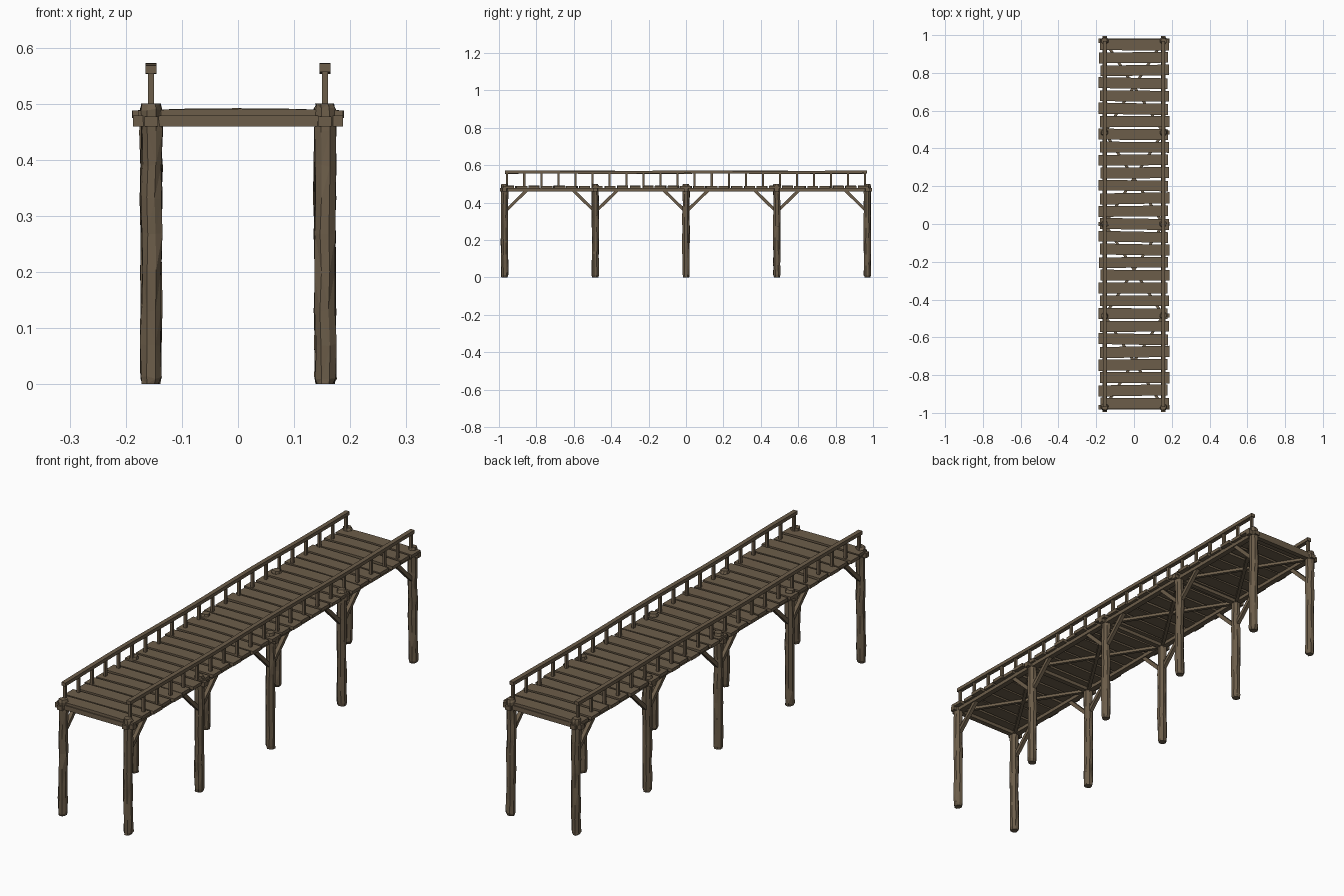
import bpy, bmesh, math, random
from mathutils import Vector, Matrix

if "Cube" in bpy.data.objects:
    bpy.data.objects.remove(bpy.data.objects["Cube"])

random.seed(4)
rnd = lambda a: random.uniform(-a, a)

wood = bpy.data.materials.new("weathered brown wood")
wood.diffuse_color = (0.15, 0.11, 0.068, 1)
wood.use_nodes = True
wood.node_tree.nodes["Principled BSDF"].inputs["Base Color"].default_value = wood.diffuse_color


def finish(bm, name):
    bmesh.ops.recalc_face_normals(bm, faces=bm.faces)
    me = bpy.data.meshes.new(name)
    bm.to_mesh(me)
    bm.free()
    me.materials.append(wood)
    ob = bpy.data.objects.new(name, me)
    bpy.context.collection.objects.link(ob)
    return ob


def loft(bm, rings):
    """Skin a list of equal-sized point rings and cap both ends."""
    vs = [[bm.verts.new(p) for p in r] for r in rings]
    n = len(vs[0])
    for a, b in zip(vs, vs[1:]):
        for i in range(n):
            j = (i + 1) % n
            bm.faces.new((a[i], a[j], b[j], b[i]))
    bm.faces.new(vs[0][::-1])
    bm.faces.new(vs[-1])


def bar(bm, a, b, w, h):
    """Straight rectangular timber from a to b: w wide, h deep."""
    a, b = Vector(a), Vector(b)
    d = (b - a).normalized()
    ref = Vector((0, 0, 1)) if abs(d.z) < 0.99 else Vector((0, 1, 0))
    s = d.cross(ref).normalized() * w / 2
    u = s.cross(d).normalized() * h / 2
    loft(bm, [[p + s + u, p - s + u, p - s - u, p + s - u] for p in (a, b)])


X = 0.155
BAYS = [-0.97, -0.485, 0, 0.485, 0.97]

# Rough hewn posts, one irregular trunk each
for sx in (-1, 1):
    for py in BAYS:
        bm = bmesh.new()
        rings = []
        zs = [0, 0.012, 0.07, 0.13, 0.2, 0.27, 0.33, 0.39, 0.45, 0.49, 0.5]
        for k, z in enumerate(zs):
            r0 = 0.016 if k in (0, len(zs) - 1) else 0.0195
            cx, cy = sx * X + rnd(0.0015), py + rnd(0.0015)
            ring = []
            for i in range(8):
                t = math.tau * (i + 0.5) / 8
                r = r0 + rnd(0.0022)
                dz = 0 if k in (0, len(zs) - 1) else rnd(0.003)
                ring.append((cx + r * math.cos(t), cy + r * math.sin(t), z + dz))
            rings.append(ring)
        loft(bm, rings)
        bmesh.ops.triangulate(bm, faces=bm.faces)
        finish(bm, "post")

# Long side beams under the planks
for sx in (-1, 1):
    bm = bmesh.new()
    bar(bm, (sx * X, -0.995, 0.468), (sx * X, 0.995, 0.468), 0.024, 0.018)
    finish(bm, "side_beam")

# Cross beams joining each pair of posts
for py in BAYS:
    bm = bmesh.new()
    bar(bm, (-0.187, py, 0.469), (0.187, py, 0.469), 0.022, 0.02)
    finish(bm, "cross_beam")

# Horizontal X bracing under the deck
bm = bmesh.new()
for y0, y1 in zip(BAYS, BAYS[1:]):
    bar(bm, (-X, y0, 0.467), (X, y1, 0.467), 0.014, 0.012)
    bar(bm, (X, y0, 0.466), (-X, y1, 0.466), 0.014, 0.012)
finish(bm, "deck_bracing")

# Diagonal knee braces running along the sides
bm = bmesh.new()
for sx in (-1, 1):
    for py in BAYS:
        for d in (-1, 1):
            if abs(py + d * 0.12) < 1:
                bar(bm, (sx * X, py, 0.35), (sx * X, py + d * 0.12, 0.467), 0.016, 0.016)
finish(bm, "knee_braces")

# Deck planks, alternately shifted, slightly skewed and bowed
N = 29
pitch = 1.965 / N
for k in range(N):
    yc = -0.9825 + pitch * (k + 0.5)
    shift = 0.004 if k % 2 == 0 else -0.004
    hw = pitch / 2 - 0.004 - random.uniform(0, 0.002)
    skew = rnd(0.008)
    lift = random.uniform(0, 0.004)
    bm = bmesh.new()
    rings = []
    for f in (-1, -0.5, 0, 0.5, 1):
        x = shift + f * (0.183 + rnd(0.002))
        top = 0.488 + lift * (1 - f * f)
        y = yc + skew * f * 0.5
        rings.append([(x, y - hw, 0.474), (x, y + hw, 0.474),
                      (x, y + hw, top), (x, y - hw, top)])
    loft(bm, rings)
    finish(bm, "deck_plank")

# Railings: balusters and a gently wavy handrail on each side
for sx in (-1, 1):
    bm = bmesh.new()
    for i in range(22):
        y = -0.956 + i * 1.914 / 21
        bar(bm, (sx * X, y, 0.478), (sx * X, y, 0.558), 0.011, 0.011)
    finish(bm, "railing_balusters")

    bm = bmesh.new()
    rings = []
    for i in range(13):
        y = -0.968 + i * 1.936 / 12
        z = 0.5625 + 0.002 * math.sin(i * 1.1 + sx)
        x = sx * X
        w, h = 0.0095, 0.0075
        rings.append([(x - w, y, z - h), (x + w, y, z - h),
                      (x + w, y, z + h), (x - w, y, z + h)])
    loft(bm, rings)
    finish(bm, "handrail")
